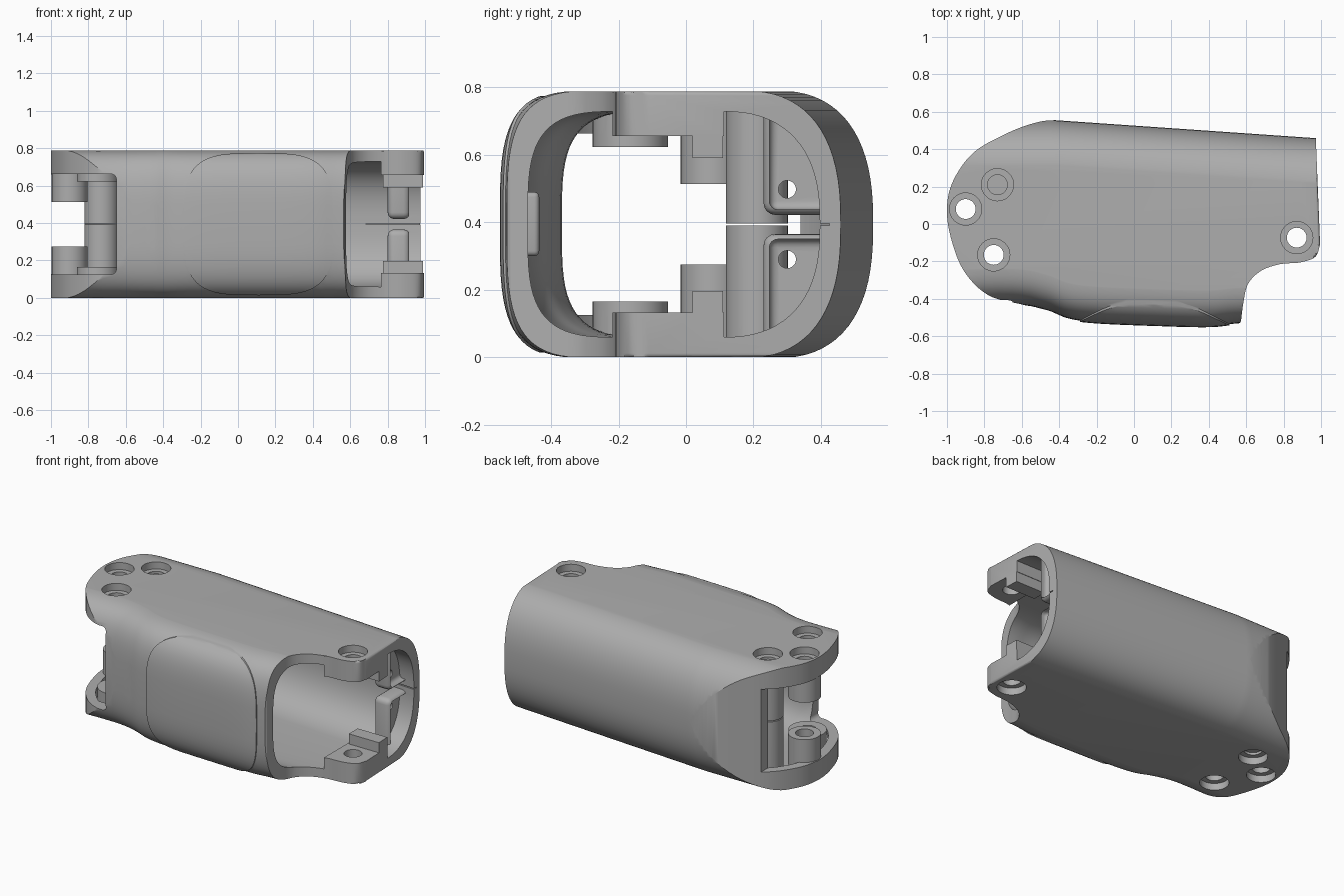
import bpy, bmesh, math
from mathutils import Vector, Matrix

old = bpy.data.objects.get("Cube")
if old:
    bpy.data.objects.remove(old)

H = 0.788  # overall height


def make(name, bm):
    bmesh.ops.recalc_face_normals(bm, faces=bm.faces)
    me = bpy.data.meshes.new(name)
    bm.to_mesh(me)
    bm.free()
    ob = bpy.data.objects.new(name, me)
    bpy.context.scene.collection.objects.link(ob)
    return ob


def boolean(ob, other, op):
    """Apply a boolean and discard the second solid."""
    m = ob.modifiers.new("cut", 'BOOLEAN')
    m.operation, m.object, m.solver = op, other, 'EXACT'
    bpy.context.view_layer.objects.active = ob
    bpy.ops.object.modifier_apply(modifier=m.name)
    bpy.data.objects.remove(other)


def box(x, y, z, bevel=0):
    bm = bmesh.new()
    size = Matrix.Diagonal((x[1] - x[0], y[1] - y[0], z[1] - z[0], 1))
    mid = Matrix.Translation([sum(a) / 2 for a in (x, y, z)])
    bmesh.ops.create_cube(bm, size=1, matrix=mid @ size)
    if bevel:
        bmesh.ops.bevel(bm, geom=bm.edges[:], offset=bevel, segments=4,
                        profile=0.5, affect='EDGES')
    return make("box", bm)


def cylinder(x, y, r, z0, z1, rot=Matrix()):
    bm = bmesh.new()
    bmesh.ops.create_cone(bm, cap_ends=True, segments=40, radius1=r, radius2=r,
                          depth=abs(z1 - z0),
                          matrix=Matrix.Translation((x, y, (z0 + z1) / 2)) @ rot)
    return make("cylinder", bm)


def prism(points, start, end, bevel=0):
    """Extrude a closed polygon of 3D points along end - start."""
    bm = bmesh.new()
    a = [bm.verts.new(p + start) for p in points]
    b = [bm.verts.new(p + end) for p in points]
    caps = [bm.faces.new(a), bm.faces.new(b)]
    for i in range(len(a)):
        j = (i + 1) % len(a)
        bm.faces.new((a[i], a[j], b[j], b[i]))
    if bevel:
        rim = [e for f in caps for e in f.edges]
        bmesh.ops.bevel(bm, geom=rim, offset=bevel, segments=3, profile=0.5,
                        affect='EDGES')
    return make("prism", bm)


def spline(pts, n=6):
    pts = [Vector(p) for p in pts]
    p = [2 * pts[0] - pts[1]] + pts + [2 * pts[-1] - pts[-2]]
    out = []
    for i in range(1, len(p) - 2):
        for k in range(n):
            t = k / n
            m0, m1 = (p[i + 1] - p[i - 1]) / 2, (p[i + 2] - p[i]) / 2
            out.append((2 * t**3 - 3 * t**2 + 1) * p[i] + (t**3 - 2 * t**2 + t) * m0
                       + (3 * t**2 - 2 * t**3) * p[i + 1] + (t**3 - t**2) * m1)
    return out + [pts[-1]]


FRONT = spline([(-1.1, -.44), (-.65, -.43), (-.47, -.46), (-.35, -.505), (-.2, -.525),
                (.1, -.538), (.4, -.545), (.6, -.53), (1.1, -.53)], 5)


def loft(y_in, z_in):
    """Rounded sections swept along x, shrunk by the given insets."""
    bm = bmesh.new()
    rings = []
    for p in FRONT:
        y0 = p.y + y_in
        y1 = min(.555, .555 - .069 * (p.x + .42)) - y_in
        half = H / 2 + .003 - z_in
        ring = []
        for i in range(72):
            a = 2 * math.pi * i / 72
            c, s = math.cos(a), math.sin(a)
            n = 2.5 if c > 0 else 3.6
            u, w = abs(c) ** (2 / n), abs(s) ** (2 / n)
            y = y1 - .3 * (1 - u) if c > 0 else y0 + .3 * (1 - u)
            ring.append(bm.verts.new((p.x, y, H / 2 + math.copysign(half * w, s))))
        rings.append(ring)
    for r, q in zip(rings, rings[1:]):
        for i in range(72):
            j = (i + 1) % 72
            bm.faces.new((r[i], r[j], q[j], q[i]))
    bm.faces.new(rings[0])
    bm.faces.new(rings[-1])
    return make("loft", bm)


# Plan outline: front, rounded tail, back; then the end with its scooped corner
tail = spline([(.565, -.53), (.4, -.552), (0, -.54), (-.3, -.515), (-.37, -.505),
               (-.45, -.465), (-.6, -.43), (-.78, -.38), (-.91, -.25), (-.98, -.07),
               (-1, .09), (-.965, .235), (-.86, .38), (-.7, .475), (-.55, .535),
               (-.42, .555), (-.2, .54), (.3, .506), (.972, .46)])
scoop = spline([(.995, -.11), (.97, -.175), (.89, -.205), (.78, -.215), (.68, -.25),
                (.61, -.32), (.585, -.42), (.572, -.52)])
outline = [Vector((p.x, p.y, 0)) for p in tail + scoop]

# Housing solid
housing = loft(0, 0)
housing.name = "housing"
boolean(housing, prism(outline, Vector(), Vector((0, 0, H)), .012), 'INTERSECT')

# Raised rounded pad on the front
pad_shape = []
for i in range(64):
    a = 2 * math.pi * i / 64
    c, s = math.cos(a), math.sin(a)
    pad_shape.append(Vector((.11 + .4 * math.copysign(abs(c) ** .55, c), 0,
                             H / 2 + .38 * math.copysign(abs(s) ** .55, s))))
pad = loft(-.007, -.004)
boolean(pad, prism(pad_shape, Vector((0, -.8, 0)), Vector((0, -.36, 0))), 'INTERSECT')
boolean(housing, pad, 'UNION')

# Hollow space, with the mouth at the tail
hollow = loft(.062, .062)
centre = Vector((-.4, .05, 0))
room = [centre + (p - centre) * .9 for p in outline[:len(tail)] if p.x < -.4]
room += [Vector((1.2, .7, 0)), Vector((1.2, -.7, 0))]
boolean(hollow, prism(room, Vector((0, 0, -.1)), Vector((0, 0, 1))), 'INTERSECT')
boolean(hollow, box((-1.3, -.65), (-.8, .12), (.125, H - .125), .03), 'UNION')
boolean(hollow, box((-1.3, -.822), (-.85, .8), (.128, H - .128)), 'UNION')

# Material left standing inside: post, bosses, lugs, stops and screw flanges
side = Matrix.Rotation(math.pi / 2, 4, 'Y')
for flip in (False, True):
    def z(v):
        return H - v if flip else v

    def span(a, b):
        return tuple(sorted((z(a), z(b))))

    flange = box((.8, .92), (.23, .7), span(-.2, .366), .035)
    boolean(flange, box((.87, 1.2), (.247, .8), span(-.3, .35), .025), 'DIFFERENCE')
    hole = cylinder(.85, .3, .026, z(.29) - .15, z(.29) + .15, side)
    boolean(flange, hole, 'DIFFERENCE')
    for part in (cylinder(-.73, .21, .092, z(-.1), z(.391)),
                 cylinder(-.9, .08, .096, z(-.11), z(.275)),
                 cylinder(-.75, -.165, .112, z(-.12), z(.165)),
                 box((.765, 1.3), (-.4, .113), span(-.2, .132)),
                 box((.775, 1.31), (.02, .11), span(-.21, .197)),
                 flange):
        boolean(hollow, part, 'DIFFERENCE')
boolean(hollow, box((.3, .5), (-.6, -.435), (.3, .49), .015), 'DIFFERENCE')
boolean(housing, hollow, 'DIFFERENCE')

# Parting groove inside the back wall
boolean(housing, box((-.3, 1.2), (.2, .425), (H / 2 - .003, H / 2 + .003)), 'DIFFERENCE')

# Counterbored bolt holes, and a blind one over the post
for x, y, through in ((-.9, .08, True), (-.75, -.165, True), (.87, -.073, True),
                      (-.73, .21, False)):
    if through:
        boolean(housing, cylinder(x, y, .053, -.2, 1), 'DIFFERENCE')
    for a, b, d in ((-.1, .045, .06), (H + .1, H - .045, H - .06)):
        boolean(housing, cylinder(x, y, .086, a, b), 'DIFFERENCE')
        if not through:
            boolean(housing, cylinder(x, y, .053, a, d), 'DIFFERENCE')

# Single grey finish
grey = bpy.data.materials.new("plain_grey")
grey.use_nodes = True
colour = (.42, .42, .42, 1)
grey.diffuse_color = colour
grey.node_tree.nodes["Principled BSDF"].inputs["Base Color"].default_value = colour
housing.data.materials.clear()
housing.data.materials.append(grey)
for poly in housing.data.polygons:
    poly.material_index = 0
bpy.ops.object.select_all(action='DESELECT')
housing.select_set(True)
bpy.context.view_layer.objects.active = housing
bpy.ops.object.shade_smooth_by_angle(angle=math.radians(30))
